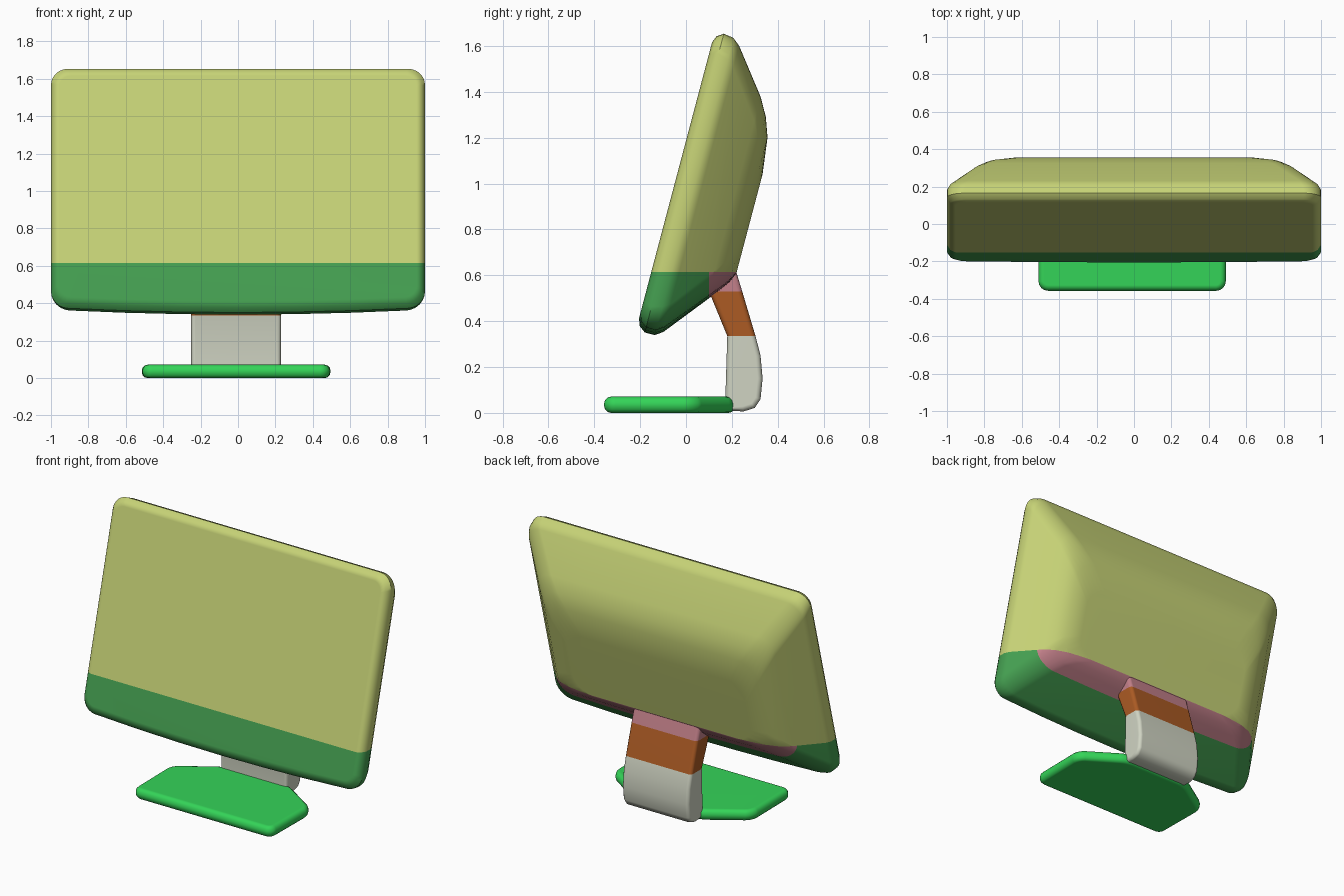
import bpy
import bmesh
import math
from mathutils import Vector

cube = bpy.data.objects.get("Cube")
if cube:
    bpy.data.objects.remove(cube, do_unlink=True)


def material(name, rgb):
    lin = [((c / 255 + 0.055) / 1.055) ** 2.4 for c in rgb] + [1.0]
    m = bpy.data.materials.new(name)
    m.use_nodes = True
    m.diffuse_color = lin
    m.node_tree.nodes["Principled BSDF"].inputs["Base Color"].default_value = lin
    return m


LIME = material("lime", (198, 210, 118))
GREEN = material("leaf_green", (68, 158, 80))
PINK = material("dusty_pink", (195, 128, 138))
ORANGE = material("burnt_orange", (172, 91, 36))
GREY = material("pale_grey", (208, 212, 195))
BRIGHT = material("bright_green", (52, 212, 88))


def cut(bm, co, normal, keep=lambda f: True):
    """Split the faces chosen by keep along a plane."""
    faces = [f for f in bm.faces if keep(f)]
    geom = faces + list({e for f in faces for e in f.edges}) + list({v for f in faces for v in f.verts})
    bmesh.ops.bisect_plane(bm, geom=geom, plane_co=co, plane_no=normal, dist=1e-5)


def finish(name, bm, mats, rule=lambda c: 0, angle=40):
    """Colour faces by rule, shade smooth with sharp edges, link."""
    bmesh.ops.recalc_face_normals(bm, faces=bm.faces[:])
    for f in bm.faces:
        f.smooth = True
        f.material_index = rule(f.calc_center_median())
    me = bpy.data.meshes.new(name)
    bm.to_mesh(me)
    bm.free()
    for m in mats:
        me.materials.append(m)
    me.set_sharp_from_angle(angle=math.radians(angle))
    ob = bpy.data.objects.new(name, me)
    bpy.context.collection.objects.link(ob)
    wn = ob.modifiers.new("weighted_normals", 'WEIGHTED_NORMAL')
    wn.keep_sharp = True
    return ob


def prism(points, offset):
    """Extrude a closed outline of 3D points by an offset vector."""
    bm = bmesh.new()
    face = bm.faces.new([bm.verts.new(p) for p in points])
    ext = bmesh.ops.extrude_face_region(bm, geom=[face])
    verts = [g for g in ext["geom"] if isinstance(g, bmesh.types.BMVert)]
    bmesh.ops.translate(bm, verts=verts, vec=offset)
    bmesh.ops.recalc_face_normals(bm, faces=bm.faces[:])
    return bm


def bevel(bm, edges, width, segments):
    bmesh.ops.bevel(bm, geom=edges, offset=width, segments=segments, profile=0.5,
                    affect='EDGES', clamp_overlap=True)


# Screen housing: rounded rectangles lofted from front to back, tilted backwards
UP = Vector((0, 0.256, 0.967))
BACK = Vector((0, 0.967, -0.256))
ORIGIN = Vector((0, -0.15, 0.62))
CORNER, SPAN = 6, 6


def ring(d, w, lo, hi, r):
    pts = []
    for cx, cs, start in ((w - r, hi - r, 0), (r - w, hi - r, 90),
                          (r - w, lo + r, 180), (w - r, lo + r, 270)):
        for i in range(CORNER + 1):
            a = math.radians(start + 90 * i / CORNER)
            pts.append((cx + r * math.cos(a), cs + r * math.sin(a)))
        if start in (0, 180):
            x, s = pts[-1]
            pts += [(x * (1 - 2 * k / SPAN), s) for k in range(1, SPAN)]
    # The lower edge sags gently towards the middle
    mid = (lo + hi) / 2
    return [ORIGIN + Vector((x, 0, 0)) + BACK * d
            + UP * (s + (0.028 * x * x if s < mid - 0.1 else 0)) for x, s in pts]


# depth, half width, lower edge, upper edge, corner radius
SECTIONS = [(0.0, 0.955, -0.215, 1.030, 0.06),
            (0.012, 0.982, -0.247, 1.060, 0.08),
            (0.040, 1.0, -0.268, 1.079, 0.09),
            (0.085, 1.0, -0.268, 1.072, 0.10),
            (0.118, 0.985, -0.245, 1.045, 0.10),
            (0.265, 0.85, -0.062, 0.855, 0.11),
            (0.310, 0.80, -0.005, 0.775, 0.12),
            (0.340, 0.74, 0.035, 0.690, 0.13),
            (0.360, 0.64, 0.080, 0.530, 0.13)]

bm = bmesh.new()
rings = [[bm.verts.new(p) for p in ring(*s)] for s in SECTIONS]
n = len(rings[0])
for a, b in zip(rings, rings[1:]):
    for i in range(n):
        j = (i + 1) % n
        bm.faces.new((a[i], a[j], b[j], b[i]))
bm.faces.new(rings[0])
bm.faces.new(rings[-1])

# Chin band below the cut, with a strip of its own along the rear
CHIN_Z, STRIP_Y = 0.615, 0.10
cut(bm, (0, 0, CHIN_Z), (0, 0, 1))
cut(bm, (0, STRIP_Y, 0), (0, 1, 0), lambda f: f.calc_center_median().z < CHIN_Z)
finish("screen_housing", bm, [LIME, GREEN, PINK],
       lambda c: 0 if c.z > CHIN_Z else (2 if c.y > STRIP_Y else 1), 35)

# Neck: bent side profile, extruded sideways and banded by height
PROFILE = [(0.17, 0.012), (0.18, 0.335), (0.10, 0.53), (0.13, 0.635), (0.213, 0.635),
           (0.245, 0.53), (0.303, 0.335), (0.325, 0.25), (0.334, 0.15), (0.325, 0.06),
           (0.30, 0.022), (0.25, 0.006)]
HALF, SHIFT = 0.24, -0.01
bm = prism([(SHIFT - HALF, y, z) for y, z in PROFILE], (2 * HALF, 0, 0))
bevel(bm, [e for e in bm.edges if abs(e.verts[0].co.x - e.verts[1].co.x) < 1e-4], 0.022, 3)
for z in (0.335, 0.53):
    cut(bm, (0, 0, z), (0, 0, 1))
finish("neck", bm, [GREY, ORANGE, PINK],
       lambda c: 0 if c.z < 0.335 else (1 if c.z < 0.53 else 2))

# Foot: thin plate with a wide front, tapering back to the neck
half = [(0.50, -0.357), (0.505, 0.04), (0.235, 0.215)]
outline = half + [(-x, y) for x, y in reversed(half)]
bm = prism([(x + SHIFT, y, 0.003) for x, y in outline], (0, 0, 0.071))
bevel(bm, [e for e in bm.edges if abs(e.verts[0].co.z - e.verts[1].co.z) > 0.05], 0.05, 4)
bevel(bm, [e for e in bm.edges if abs(e.verts[0].co.z - e.verts[1].co.z) < 1e-4], 0.03, 3)
bmesh.ops.translate(bm, verts=bm.verts[:], vec=(0, 0, -min(v.co.z for v in bm.verts)))
finish("foot", bm, [BRIGHT])
